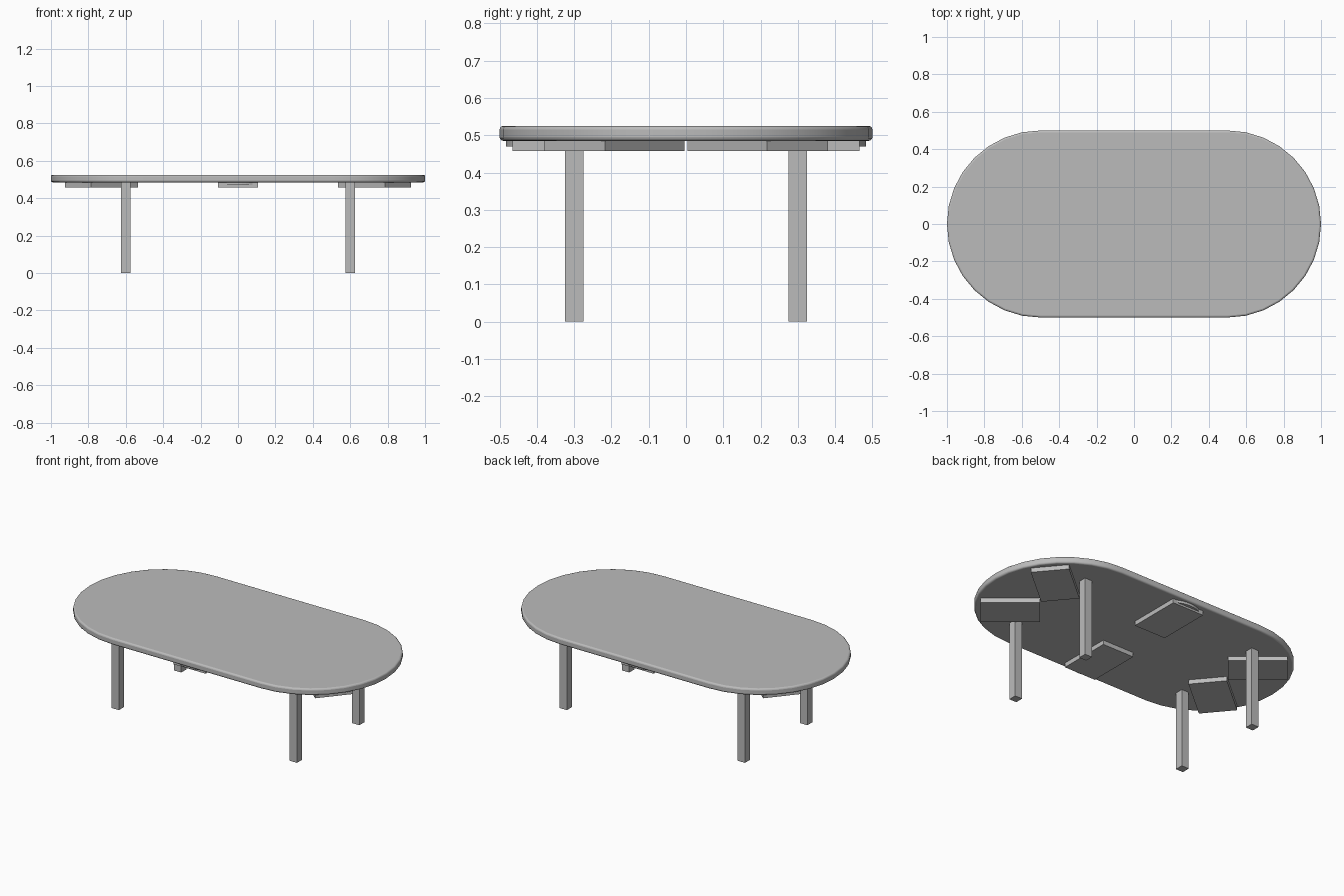
import bpy, bmesh
from math import pi, cos, sin, radians

cube = bpy.data.objects.get("Cube")
if cube:
    bpy.data.objects.remove(cube, do_unlink=True)

TOP, UNDER, PAD_LOW = 0.525, 0.485, 0.458

grey = bpy.data.materials.new("plain grey")
grey.use_nodes = True
colour = (0.5, 0.5, 0.5, 1)
grey.diffuse_color = colour
grey.node_tree.nodes["Principled BSDF"].inputs["Base Color"].default_value = colour


def prism(name, outline, low, high):
    """Extrude a counter-clockwise outline between two heights."""
    bm = bmesh.new()
    base = bm.faces.new([bm.verts.new((x, y, low)) for x, y in outline])
    wall = bmesh.ops.extrude_face_region(bm, geom=[base])
    for v in wall["geom"]:
        if isinstance(v, bmesh.types.BMVert):
            v.co.z = high
    bmesh.ops.recalc_face_normals(bm, faces=bm.faces)
    mesh = bpy.data.meshes.new(name)
    bm.to_mesh(mesh)
    bm.free()
    mesh.materials.append(grey)
    obj = bpy.data.objects.new(name, mesh)
    bpy.context.collection.objects.link(obj)
    return obj


def rectangle(cx, cy, length, width, angle=0):
    """Corners of a rectangle whose length points along the angle."""
    c, s = cos(angle), sin(angle)
    corners = [(-1, -1), (1, -1), (1, 1), (-1, 1)]
    return [(cx + i * length / 2 * c - j * width / 2 * s,
             cy + i * length / 2 * s + j * width / 2 * c) for i, j in corners]


# Rounded-end table top with a softened rim
steps = 16
outline = []
for side, start in ((1, -pi / 2), (-1, pi / 2)):
    for k in range(steps + 1):
        a = start + pi * k / steps
        outline.append((side * 0.5 + 0.5 * cos(a), 0.5 * sin(a)))
table_top = prism("table_top", outline, UNDER, TOP)
bevel = table_top.modifiers.new("rim", 'BEVEL')
bevel.width = 0.01
bevel.segments = 3
bevel.limit_method = 'ANGLE'
bevel.angle_limit = radians(50)
bpy.ops.object.select_all(action='DESELECT')
table_top.select_set(True)
bpy.context.view_layer.objects.active = table_top
bpy.ops.object.shade_smooth_by_angle(angle=radians(40))

# Four square legs
for sx, lr in ((1, "left"), (-1, "right")):
    for sy, fb in ((-1, "front"), (1, "back")):
        prism(f"{fb}_{lr}_leg", rectangle(sx * 0.6, sy * 0.3, 0.05, 0.05), 0, UNDER)

        # Angled pads fanned out under the rounded ends
        a = radians(40)
        prism(f"{fb}_{lr}_pad",
              rectangle(sx * (0.5 + 0.3 * cos(a)), sy * 0.3 * sin(a),
                        0.33, 0.215, sx * sy * a), PAD_LOW, UNDER)

# Middle pads with a thin curved lip on the outer edge
for sy, fb in ((-1, "front"), (1, "back")):
    prism(f"{fb}_middle_pad", rectangle(0, sy * 0.3, 0.215, 0.33), PAD_LOW, UNDER)
    lip = [(0.18 * cos(a), sy * (0.303 + 0.18 * sin(a)))
           for a in (radians(62 + 7 * k) for k in range(9))]
    prism(f"{fb}_middle_lip", lip, 0.47, UNDER)
